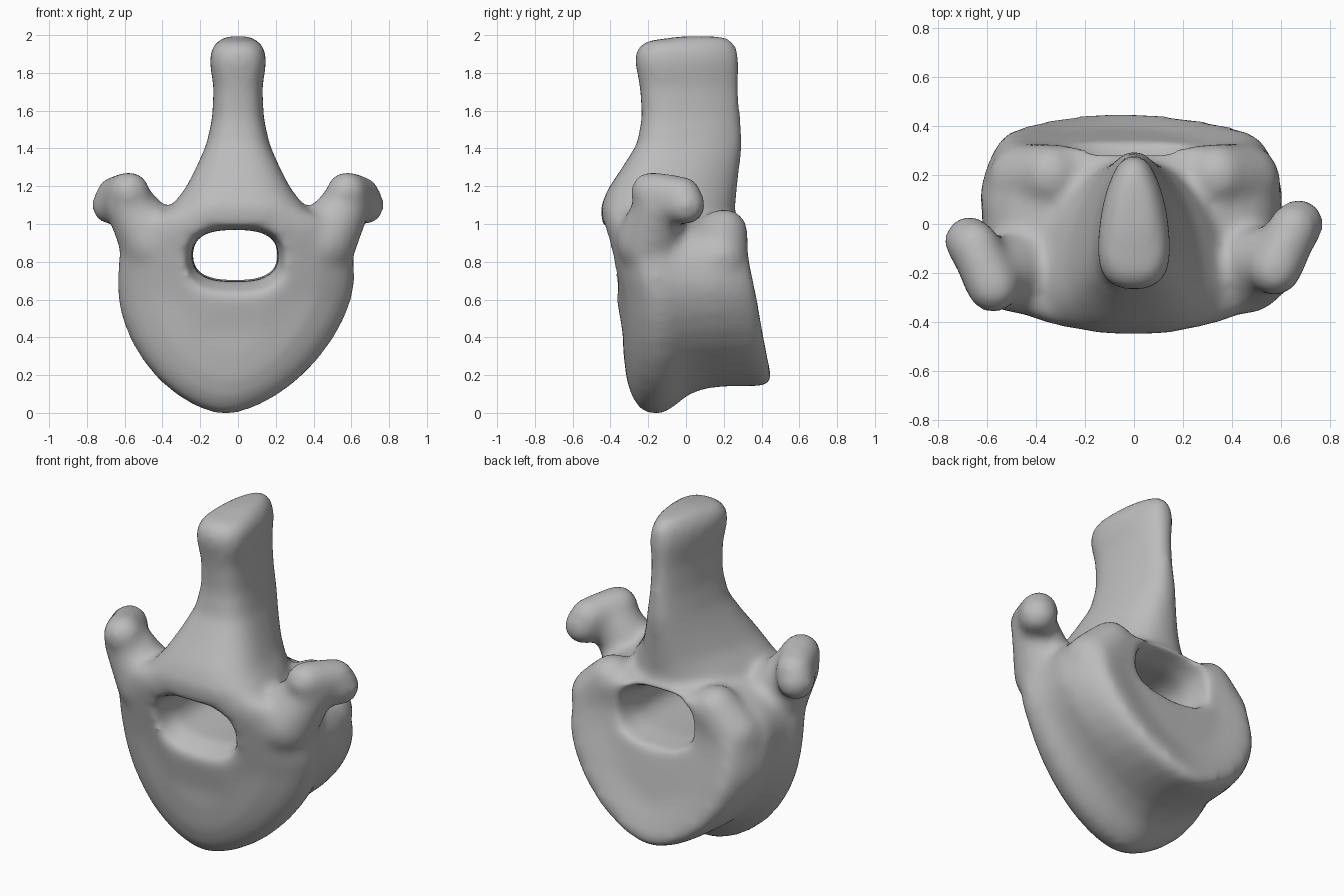
import bpy, bmesh
from math import cos, sin, pi, copysign
from mathutils import Vector

old = bpy.data.objects.get("Cube")
if old:
    bpy.data.objects.remove(old)

SIDES = 36
bone = bpy.data.materials.new("bone_grey")
bone.use_nodes = True
grey = (0.5, 0.5, 0.5, 1)
bone.diffuse_color = grey
bone.node_tree.nodes["Principled BSDF"].inputs["Base Color"].default_value = grey


def power(v, e):
    return copysign(abs(v) ** e, v)


def loft(bm, rings):
    """Skin a closed solid over a list of point rings."""
    rows = [[bm.verts.new(p) for p in ring] for ring in rings]
    n = len(rows[0])
    faces = [bm.faces.new((a[i], a[(i + 1) % n], b[(i + 1) % n], b[i]))
             for a, b in zip(rows, rows[1:]) for i in range(n)]
    faces += [bm.faces.new(rows[0]), bm.faces.new(rows[-1])]
    bmesh.ops.recalc_face_normals(bm, faces=faces)


def capsule(bm, p1, r1, p2, r2):
    """Rounded limb: hull around two balls."""
    tmp = bmesh.new()
    for p, r in ((p1, r1), (p2, r2)):
        ball = bmesh.ops.create_icosphere(tmp, subdivisions=3, radius=r)
        bmesh.ops.translate(tmp, verts=ball["verts"], vec=Vector(p))
    hull = bmesh.ops.convex_hull(tmp, input=tmp.verts)
    bmesh.ops.delete(tmp, geom=[g for g in hull["geom_interior"]
                                if isinstance(g, bmesh.types.BMVert)], context='VERTS')
    bmesh.ops.recalc_face_normals(tmp, faces=tmp.faces)
    mesh = bpy.data.meshes.new("limb")
    tmp.to_mesh(mesh)
    tmp.free()
    bm.from_mesh(mesh)
    bpy.data.meshes.remove(mesh)


def finish(bm, name):
    mesh = bpy.data.meshes.new(name)
    bm.to_mesh(mesh)
    bm.free()
    mesh.materials.append(bone)
    obj = bpy.data.objects.new(name, mesh)
    bpy.context.collection.objects.link(obj)
    return obj


def body_ring(y, half, low, high, mid=0.69):
    """Tapering below, boxier above, leaning forward with height, bowed in plan."""
    ring = []
    bow = 0.25 if y < 0 else -0.15
    for i in range(SIDES):
        a = 2 * pi * i / SIDES
        e = 1.2 if sin(a) < 0 else 0.7
        x = half * power(cos(a), e)
        z = mid + power(sin(a), e * 0.95) * (high - mid if sin(a) > 0 else mid - low)
        lean = 0.1 if z < 0.6 else 0.21
        ring.append((x - 0.08 * max(0, mid - z) - 0.01,
                     y + bow * x * x * min(1, abs(y) * 3) - lean * (z - 0.6), z))
    return ring


def spine_ring(z, half, front, back):
    """Teardrop section, blunt in front and narrow behind."""
    ring = []
    for i in range(SIDES):
        a = 2 * pi * i / SIDES
        t = sin(a)
        x = half * power(cos(a), 0.75) * (1.08 - 0.3 * (t + 0.6))
        ring.append((x, (front + back) / 2 + power(t, 0.85) * (back - front) / 2, z))
    return ring


bm = bmesh.new()

# Body: y, half width, bottom, top; the last rings form the hollow back face
loft(bm, [body_ring(*s) for s in (
    (-0.36, 0.30, 0.32, 0.95), (-0.358, 0.44, 0.17, 1.03), (-0.335, 0.54, 0.07, 1.08),
    (-0.29, 0.605, 0.0, 1.10), (-0.20, 0.63, -0.015, 1.10), (-0.13, 0.625, 0.02, 1.09),
    (-0.04, 0.61, 0.09, 1.07), (0.06, 0.61, 0.125, 1.06), (0.18, 0.62, 0.135, 1.05),
    (0.30, 0.59, 0.135, 1.04), (0.37, 0.555, 0.135, 1.02), (0.415, 0.51, 0.17, 0.99),
    (0.40, 0.43, 0.25, 0.95), (0.365, 0.30, 0.38, 0.88))])

# Spinous process: z, half width, front y, back y
loft(bm, [spine_ring(*s) for s in (
    (0.98, 0.42, -0.44, 0.26), (1.08, 0.38, -0.455, 0.26), (1.18, 0.295, -0.415, 0.27),
    (1.30, 0.23, -0.335, 0.285), (1.42, 0.175, -0.26, 0.30), (1.56, 0.143, -0.235, 0.29),
    (1.72, 0.136, -0.245, 0.28), (1.85, 0.158, -0.27, 0.285), (1.92, 0.15, -0.265, 0.275),
    (1.965, 0.115, -0.21, 0.25), (1.99, 0.07, -0.02, 0.2))])

for side, shift in ((1, 0.0), (-1, -0.07)):
    # Transverse process: neck and club-shaped end, deeper towards the tip
    capsule(bm, (side * 0.45, -0.19, 0.90), 0.18, (side * 0.575, -0.14 + shift, 1.10), 0.13)
    capsule(bm, (side * 0.575, -0.185 + shift, 1.165), 0.11,
            (side * 0.65, -0.02 + shift, 1.145), 0.105)
    capsule(bm, (side * 0.61, -0.09 + shift, 1.11), 0.11,
            (side * 0.672, 0.0 + shift, 1.095), 0.105)
    # Articular mound behind
    capsule(bm, (side * 0.34, 0.2, 0.95), 0.13, (side * 0.45, 0.18, 0.82), 0.15)

vertebra = finish(bm, "vertebra")

# Canal cutter, flared at both ends
bm = bmesh.new()
rings = []
for y, half, low, high in ((-0.6, 0.36, 0.48, 1.03), (-0.4, 0.265, 0.61, 0.98),
                           (-0.25, 0.23, 0.69, 0.965), (0.15, 0.225, 0.70, 0.965),
                           (0.32, 0.25, 0.68, 1.02), (0.6, 0.36, 0.60, 1.16)):
    rings.append([(half * power(cos(2 * pi * i / SIDES), 0.75) - 0.015, y,
                   (low + high) / 2 + power(sin(2 * pi * i / SIDES), 0.75) * (high - low) / 2)
                  for i in range(SIDES)])
loft(bm, rings)
cutter = finish(bm, "canal_cutter")
cutter.hide_render = True

# Fuse the parts, bore the canal, then soften every join
bpy.ops.object.select_all(action='DESELECT')
vertebra.select_set(True)
bpy.context.view_layer.objects.active = vertebra


def remesh(size):
    mod = vertebra.modifiers.new("fuse", 'REMESH')
    mod.mode = 'VOXEL'
    mod.voxel_size = size
    bpy.ops.object.modifier_apply(modifier=mod.name)


remesh(0.02)
cut = vertebra.modifiers.new("canal", 'BOOLEAN')
cut.operation = 'DIFFERENCE'
cut.object = cutter
bpy.ops.object.modifier_apply(modifier=cut.name)
remesh(0.022)
soften = vertebra.modifiers.new("soften", 'SMOOTH')
soften.factor = 0.5
soften.iterations = 14
bpy.ops.object.modifier_apply(modifier=soften.name)
bpy.data.objects.remove(cutter)

# Settle on the ground
base = min(v.co.z for v in vertebra.data.vertices)
for v in vertebra.data.vertices:
    v.co.z -= base
bpy.ops.object.shade_smooth()
